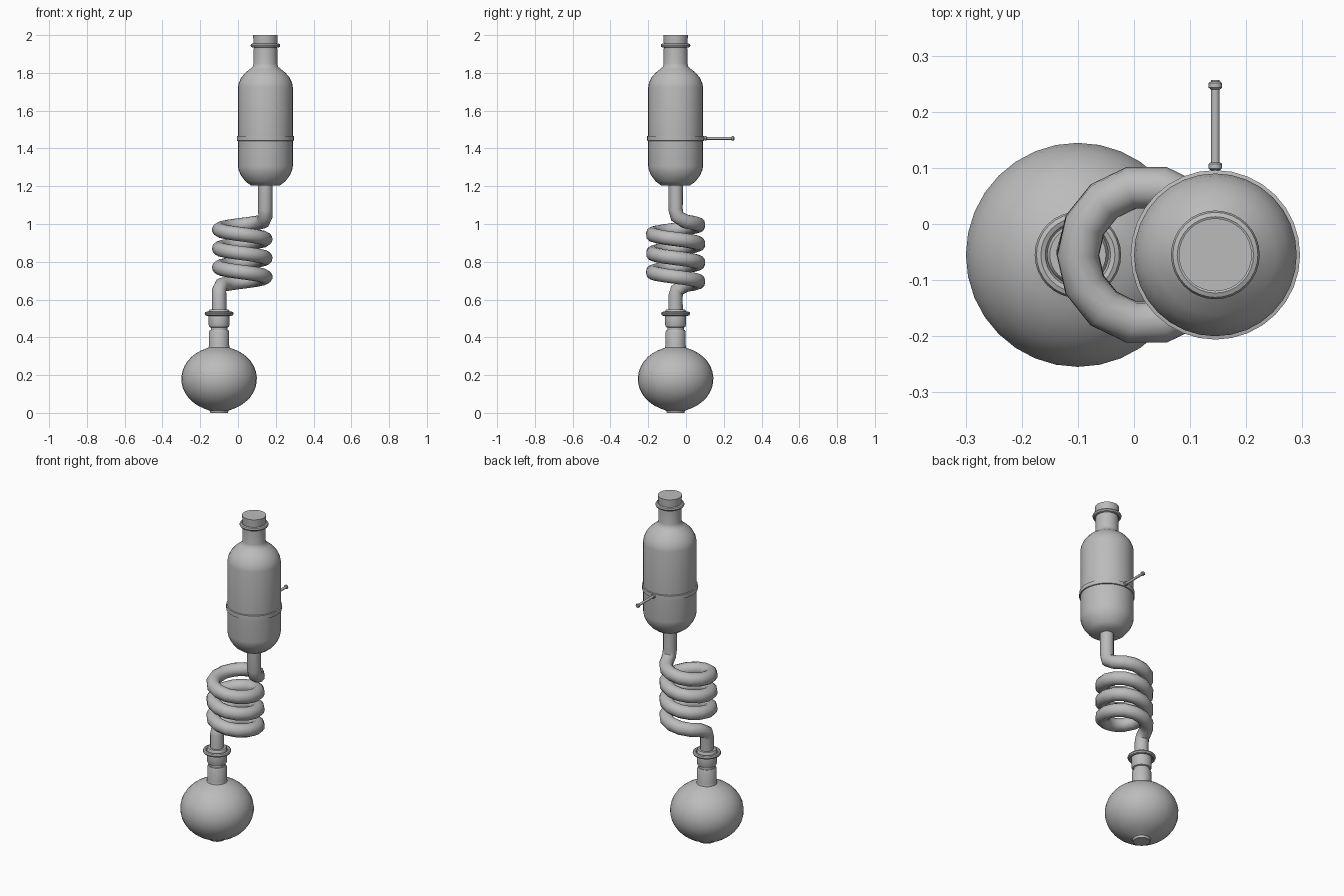
import bpy, bmesh, math
from mathutils import Matrix

if "Cube" in bpy.data.objects:
    bpy.data.objects.remove(bpy.data.objects["Cube"])

Y = -0.055          # common depth of all vessels
FLASK_X, TUBE_X = -0.10, 0.145
SEG = 32

grey = bpy.data.materials.new("plain grey")
grey.diffuse_color = (0.5, 0.5, 0.5, 1)
grey.use_nodes = True
grey.node_tree.nodes["Principled BSDF"].inputs["Base Color"].default_value = grey.diffuse_color


def finish(ob):
    ob.data.materials.append(grey)
    bpy.ops.object.select_all(action='DESELECT')
    ob.select_set(True)
    bpy.context.view_layer.objects.active = ob
    bpy.ops.object.shade_smooth_by_angle(angle=math.radians(40))


def lathe(name, profile, matrix, seg=SEG):
    """Revolve (radius, height) points around local z."""
    bm = bmesh.new()
    rings = []
    for r, z in profile:
        rings.append([bm.verts.new((r * math.cos(2 * math.pi * i / seg),
                                    r * math.sin(2 * math.pi * i / seg), z))
                      for i in range(seg)])
    for a, b in zip(rings, rings[1:]):
        for i in range(seg):
            j = (i + 1) % seg
            bm.faces.new((a[i], a[j], b[j], b[i]))
    bm.faces.new(rings[0][::-1])
    bm.faces.new(rings[-1])
    bmesh.ops.transform(bm, matrix=matrix, verts=bm.verts)
    me = bpy.data.meshes.new(name)
    bm.to_mesh(me)
    bm.free()
    ob = bpy.data.objects.new(name, me)
    bpy.context.collection.objects.link(ob)
    finish(ob)
    return ob


def ring(name, x, z, major, minor):
    bpy.ops.mesh.primitive_torus_add(location=(x, Y, z), major_radius=major,
                                     minor_radius=minor, major_segments=SEG,
                                     minor_segments=8)
    ob = bpy.context.object
    ob.name = name
    finish(ob)


at_flask = Matrix.Translation((FLASK_X, Y, 0))
at_tube = Matrix.Translation((TUBE_X, Y, 0))

# Round flask with a flat foot and straight neck
body = [(0.046, 0.0), (0.05, 0.012)]
for i in range(1, 15):
    a = math.radians(-75.5 + i * 148 / 15)
    body.append((0.2 * math.cos(a), 0.18 + 0.171 * math.sin(a)))
body += [(0.056, 0.345), (0.053, 0.36), (0.053, 0.43), (0.048, 0.44)]
lathe("round_flask", body, at_flask)

# Joint between flask and coil
lathe("flask_joint", [(0.044, 0.435), (0.044, 0.452), (0.051, 0.455), (0.055, 0.465),
                      (0.055, 0.54), (0.05, 0.547)], at_flask)
ring("flask_joint_ring", FLASK_X, 0.525, 0.066, 0.011)

# Coiled tube with straight ends
cx, R, n = 0.0225, 0.1225, 14
turns = 3.5
pts = [(FLASK_X, Y, 0.50), (FLASK_X, Y, 0.62), (FLASK_X, Y + 0.008, 0.65)]
for i in range(1, int(n * turns)):
    a = math.pi - 2 * math.pi * i / n
    pts.append((cx + R * math.cos(a), Y + R * math.sin(a), 0.67 + 0.1 * i / n))
pts += [(TUBE_X, Y + 0.008, 1.04), (TUBE_X, Y, 1.075), (TUBE_X, Y, 1.23)]
cu = bpy.data.curves.new("coiled_tube", 'CURVE')
cu.dimensions = '3D'
cu.bevel_depth = 0.038
cu.bevel_resolution = 4
cu.use_fill_caps = True
sp = cu.splines.new('POLY')
sp.points.add(len(pts) - 1)
for p, co in zip(sp.points, pts):
    p.co = (*co, 1)
coil = bpy.data.objects.new("coiled_tube", cu)
bpy.context.collection.objects.link(coil)
bpy.ops.object.select_all(action='DESELECT')
coil.select_set(True)
bpy.context.view_layer.objects.active = coil
bpy.ops.object.convert(target='MESH')
finish(bpy.context.object)

# Tall upper vessel with domed ends and a neck
vessel = [(0.078, 1.205), (0.105, 1.225), (0.128, 1.255), (0.141, 1.283), (0.145, 1.305),
          (0.145, 1.725), (0.141, 1.747), (0.128, 1.775), (0.107, 1.80), (0.08, 1.822),
          (0.067, 1.833), (0.063, 1.85), (0.063, 1.93)]
lathe("upper_vessel", vessel, at_tube)

# Stopper and its ring
lathe("stopper", [(0.06, 1.92), (0.063, 1.96), (0.065, 2.0)], at_tube)
ring("stopper_ring", TUBE_X, 1.945, 0.068, 0.011)

# Clamp band around the vessel
lathe("clamp_band", [(0.144, 1.439), (0.151, 1.441), (0.151, 1.465), (0.144, 1.467)], at_tube)

# Clamp rod with two collars, pointing to the back
rod = Matrix.Translation((TUBE_X, 0, 1.453)) @ Matrix.Rotation(-math.pi / 2, 4, 'X')
lathe("clamp_rod", [(0.0075, 0.08), (0.0075, 0.257)], rod, 12)
for name, y in (("inner_collar", 0.103), ("outer_collar", 0.247)):
    lathe(name, [(0.0085, y - 0.007), (0.012, y - 0.004),
                 (0.012, y + 0.004), (0.0085, y + 0.007)], rod, 12)
